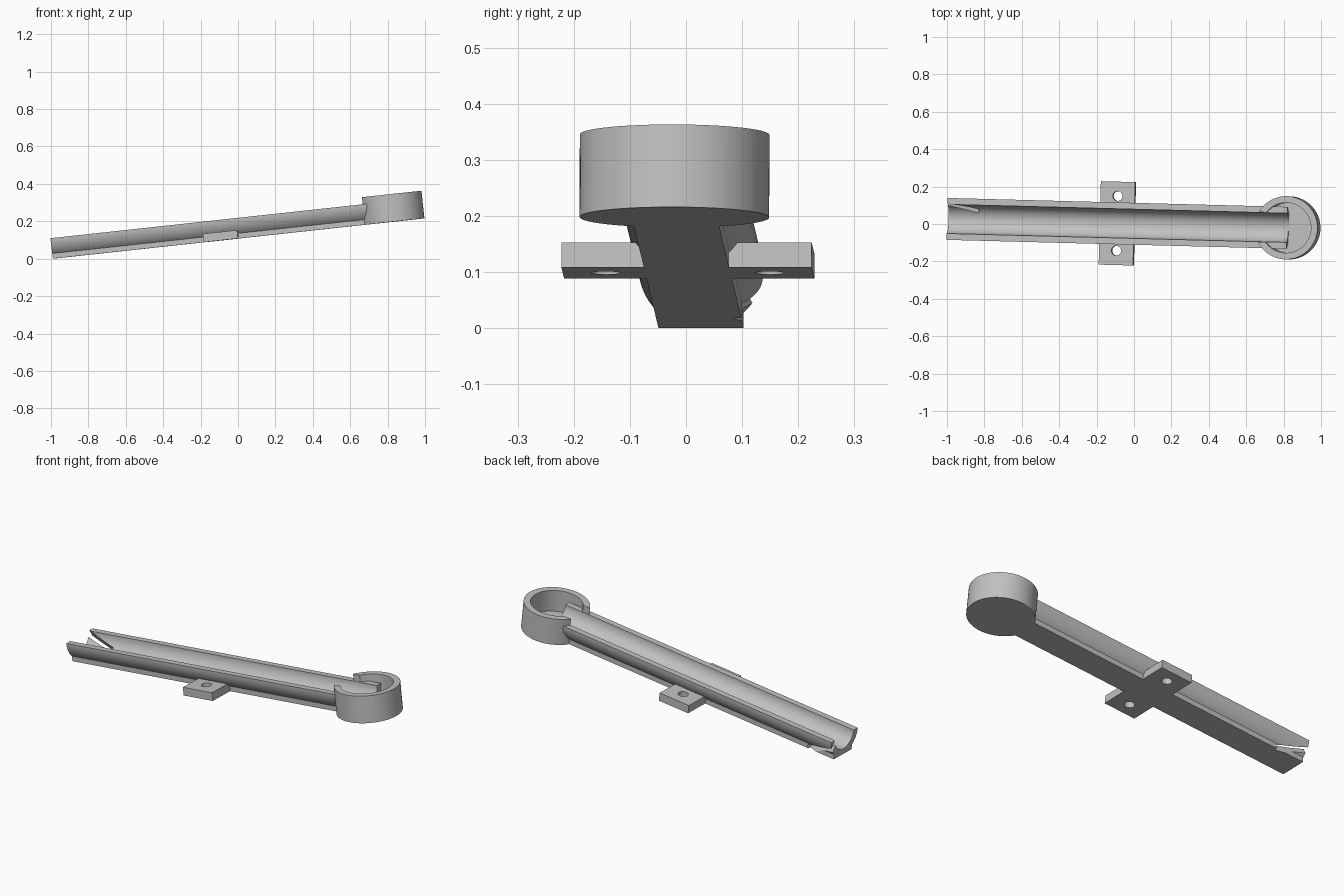
import bpy, bmesh
from math import sin, cos, asin, acos, pi, radians
from mathutils import Matrix, Vector

cube = bpy.data.objects.get("Cube")
if cube:
    bpy.data.objects.remove(cube)

# Tilted, slightly yawed frame shared by every part
FRAME = (Matrix.Translation((0, 0.001, 0.1075))
         @ Matrix.Rotation(radians(-1.5), 4, 'Z')
         @ Matrix.Rotation(radians(-6.2), 4, 'Y'))

grey = bpy.data.materials.new("plain grey")
grey.use_nodes = True
colour = (0.53, 0.53, 0.53, 1)
grey.diffuse_color = colour
grey.node_tree.nodes["Principled BSDF"].inputs["Base Color"].default_value = colour

START = -0.994                     # open end of the trough
CUP_X, CUP_R, CUP_IN = 0.834, 0.169, 0.134
RIM, OUTER, INNER, BASE = 0.11, 0.112, 0.078, 0.076


def finish(name, bm, local=Matrix()):
    bmesh.ops.recalc_face_normals(bm, faces=bm.faces)
    mesh = bpy.data.meshes.new(name)
    bm.to_mesh(mesh)
    bm.free()
    mesh.materials.append(grey)
    obj = bpy.data.objects.new(name, mesh)
    bpy.context.collection.objects.link(obj)
    obj.matrix_world = FRAME @ local
    return obj


def prism(name, points, direction):
    bm = bmesh.new()
    face = bm.faces.new([bm.verts.new(p) for p in points])
    ext = bmesh.ops.extrude_face_region(bm, geom=[face])
    moved = [g for g in ext["geom"] if isinstance(g, bmesh.types.BMVert)]
    bmesh.ops.translate(bm, verts=moved, vec=direction)
    return finish(name, bm)


def arc(radius, a, b, steps):
    return [(radius * cos(a + (b - a) * i / steps),
             radius * sin(a + (b - a) * i / steps)) for i in range(steps + 1)]


def cut(obj, cutter):
    mod = obj.modifiers.new("cut", 'BOOLEAN')
    mod.operation = 'DIFFERENCE'
    mod.solver = 'EXACT'
    mod.object = cutter
    cutter.hide_render = True
    cutter.hide_set(True)
    cutter.display_type = 'WIRE'


def box(name, size, local):
    bm = bmesh.new()
    bmesh.ops.create_cube(bm, size=1)
    bmesh.ops.scale(bm, verts=bm.verts, vec=size)
    return finish(name, bm, local)


def disc(name, radius, depth, centre, sides):
    bm = bmesh.new()
    bmesh.ops.create_cone(bm, cap_ends=True, segments=sides,
                          radius1=radius, radius2=radius, depth=depth)
    return finish(name, bm, Matrix.Translation(centre))


# Trough: half-round channel on a flat foot
meet = acos(BASE / OUTER)
section = arc(OUTER, 0, -meet, 12) + [(BASE, -RIM), (-BASE, -RIM)]
section += arc(OUTER, meet - pi, -pi, 12) + arc(INNER, -pi, 0, 40)
trough = prism("trough", [(START, y, z + RIM) for y, z in section],
               (CUP_X - START, 0, 0))

# Slanted slit through the left wall at the open end
along = Vector((-0.17, 0.045, 0.03)).normalized()
across = Vector((0, 0.5, -0.86))
across = (across - along * across.dot(along)).normalized()
normal = across.cross(along)
turn = Matrix((along, normal, across)).transposed().to_4x4()
middle = Vector((-0.83, 0.055, 0.03)) + along * 0.125
slit = box("slit_cutter", (0.25, 0.025, 0.17), Matrix.Translation(middle) @ turn)
cut(trough, slit)

# Cup: round wall opened where the trough enters, with a floor
GAP = 0.08
a, b = asin(GAP / CUP_R), asin(GAP / CUP_IN)
ring = arc(CUP_R, a - pi, pi - a, 72) + arc(CUP_IN, pi - b, b - pi, 72)
wall = prism("cup_wall", [(x + CUP_X, y, 0) for x, y in ring], (0, 0, 0.148))
floor = disc("cup_floor", CUP_R - 0.001, 0.028, (CUP_X, 0, 0.014), 72)

# Mounting tabs with screw holes
tabs = []
for side, name in ((1, "left"), (-1, "right")):
    tab = box(name + "_tab", (0.185, 0.155, 0.045),
              Matrix.Translation((-0.087, side * 0.1455, 0.0225)))
    cut(tab, disc(name + "_hole_cutter", 0.026, 0.2,
                  (-0.087, side * 0.146, 0.02), 32))
    tabs.append(tab)

# Smooth curves, sharp corners
bpy.ops.object.select_all(action='DESELECT')
for obj in [trough, wall, floor] + tabs:
    obj.select_set(True)
bpy.context.view_layer.objects.active = trough
bpy.ops.object.shade_smooth_by_angle(angle=radians(30))
